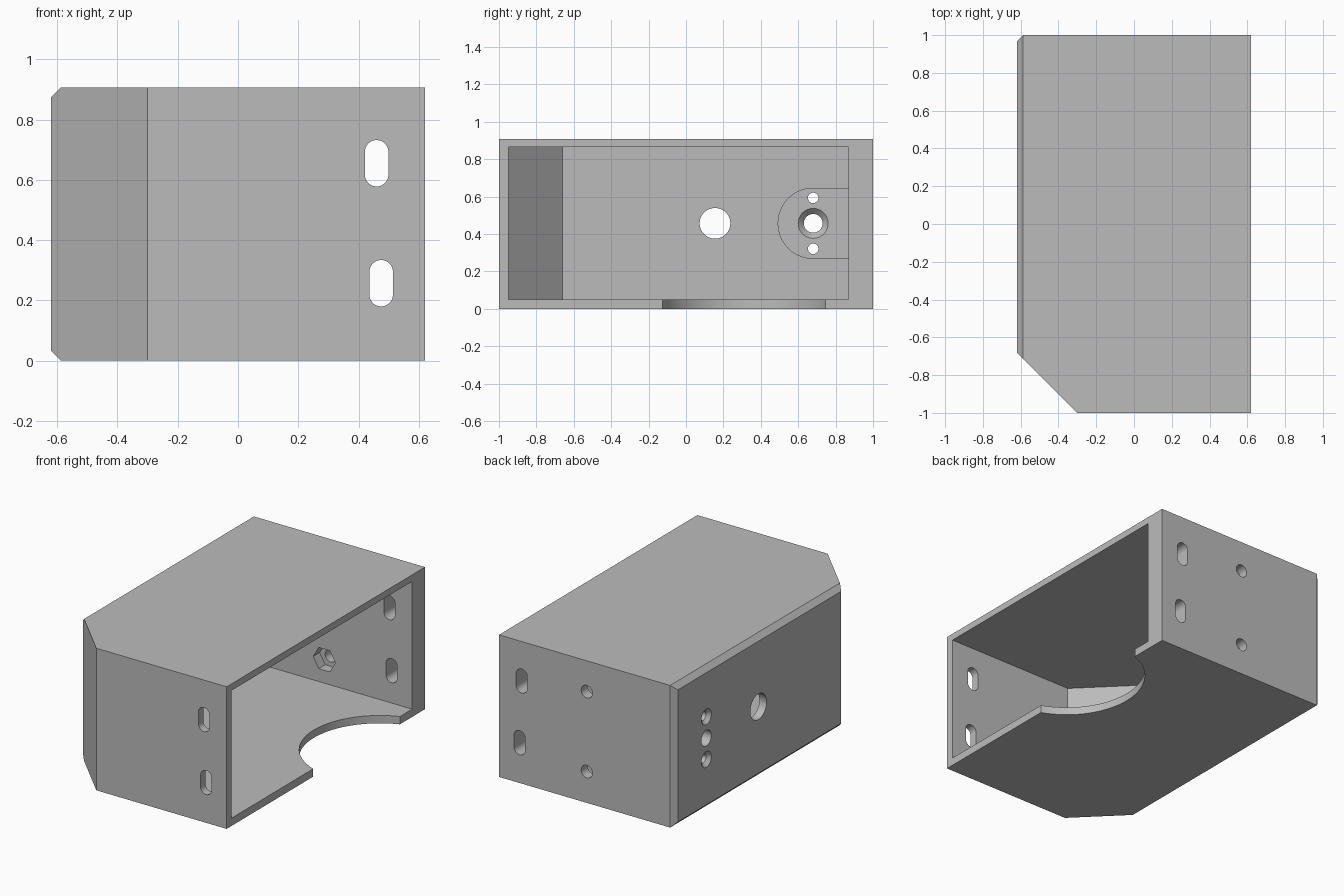
import bpy, bmesh
from math import cos, sin, pi

cube = bpy.data.objects.get("Cube")
if cube:
    bpy.data.objects.remove(cube, do_unlink=True)

# Main dimensions
HX, HY, H = 0.62, 1.0, 0.907
WALL, BACK = 0.05, 0.13
OUT = 0.2
MID = 0.457

grey = bpy.data.materials.new("plain grey")
grey.use_nodes = True
grey.diffuse_color = (0.5, 0.5, 0.5, 1)
grey.node_tree.nodes["Principled BSDF"].inputs["Base Color"].default_value = (0.5, 0.5, 0.5, 1)


def arc(u, v, r, a0=0, a1=2 * pi, n=48, closed=True):
    """Points on a circle, or on an open arc with both ends."""
    steps = n if closed else n + 1
    return [(u + r * cos(a0 + (a1 - a0) * i / n), v + r * sin(a0 + (a1 - a0) * i / n))
            for i in range(steps)]


def slot(u, v, r, half):
    """Upright rounded slot outline."""
    return (arc(u, v + half - r, r, 0, pi, 20, False)
            + arc(u, v - half + r, r, pi, 2 * pi, 20, False))


def prism(name, axis, lo, hi, start, end=None):
    """Solid between two matching outlines along an axis."""
    place = {"x": lambda u, v, w: (w, u, v),
             "y": lambda u, v, w: (u, w, v),
             "z": lambda u, v, w: (u, v, w)}[axis]
    bm = bmesh.new()
    a = [bm.verts.new(place(u, v, lo)) for u, v in start]
    b = [bm.verts.new(place(u, v, hi)) for u, v in (end or start)]
    bm.faces.new(a)
    bm.faces.new(b)
    for i in range(len(a)):
        j = (i + 1) % len(a)
        bm.faces.new((a[i], a[j], b[j], b[i]))
    bmesh.ops.recalc_face_normals(bm, faces=bm.faces)
    mesh = bpy.data.meshes.new(name)
    bm.to_mesh(mesh)
    bm.free()
    mesh.materials.append(grey)
    ob = bpy.data.objects.new(name, mesh)
    bpy.context.collection.objects.link(ob)
    return ob


def combine(target, tool, operation="DIFFERENCE"):
    """Apply a boolean and remove the tool."""
    tool.hide_render = True
    mod = target.modifiers.new("combine", "BOOLEAN")
    mod.operation, mod.solver, mod.object = operation, "EXACT", tool
    bpy.context.view_layer.objects.active = target
    bpy.ops.object.modifier_apply(modifier=mod.name)
    bpy.data.objects.remove(tool, do_unlink=True)


# Outer block with one slanted corner
housing = prism("housing", "z", 0, H,
                [(-0.30, -HY), (HX, -HY), (HX, HY), (-HX, HY), (-HX, -0.68)])

# Small chamfer on the top, bottom and back edges of the closed side
bm = bmesh.new()
bm.from_mesh(housing.data)
edges = [e for e in bm.edges
         if all(v.co.x < -HX + 0.001 for v in e.verts)
         and sum(v.co.y for v in e.verts) > -1]
bmesh.ops.bevel(bm, geom=edges, offset=0.032, segments=1, affect="EDGES")
bm.to_mesh(housing.data)
bm.free()

# Hollow interior, open on one side
inner = -HX + WALL
combine(housing, prism("cavity", "z", WALL, H - 0.043,
        [(-0.28, -HY + WALL), (HX + OUT, -HY + WALL), (HX + OUT, HY - BACK),
         (inner, HY - BACK), (inner, -0.66)]))

# Rounded mounting pad inside, running into the thick wall
pad = arc(0.68, MID, 0.19, pi / 2, 3 * pi / 2, 32, False)
pad += [(0.93, MID - 0.19), (0.93, MID + 0.19)]
combine(housing, prism("mounting_pad", "x", -0.60, -0.53, pad), "UNION")

# Curved notch in the floor
combine(housing, prism("floor_notch", "z", -OUT, WALL + 0.1,
                       arc(HX + 0.165, 0.31, 0.467, n=96)))

# Slots through both end walls
for x, z in ((0.46, 0.655), (0.475, 0.257)):
    combine(housing, prism("slot", "y", -HY - OUT, HY + OUT, slot(x, z, 0.039, 0.077)))

# Bolt holes with hexagonal nut pockets in the thick wall
for z in (0.2, 0.71):
    combine(housing, prism("bolt_hole", "y", 0.7, HY + OUT, arc(0, z, 0.04, n=32)))
    combine(housing, prism("nut_pocket", "y", 0.7, 0.935, arc(0, z, 0.078, n=6)))

# Round holes in the closed side
for y, z, r in ((0.155, MID, 0.082), (0.68, MID, 0.05),
                (0.68, MID + 0.136, 0.028), (0.68, MID - 0.136, 0.028)):
    combine(housing, prism("side_hole", "x", -HX - OUT, -0.4, arc(y, z, r)))

# Countersinks: centre from inside, screw holes from outside
combine(housing, prism("centre_countersink", "x", -0.58, -0.52,
                       arc(0.68, MID, 0.03), arc(0.68, MID, 0.09)))
for z in (MID + 0.136, MID - 0.136):
    combine(housing, prism("screw_countersink", "x", -0.63, -0.59,
                           arc(0.68, z, 0.06), arc(0.68, z, 0.02)))

# Smooth round walls, crisp edges
bpy.ops.object.select_all(action="DESELECT")
housing.select_set(True)
bpy.context.view_layer.objects.active = housing
bpy.ops.object.shade_smooth_by_angle(angle=pi / 7)
